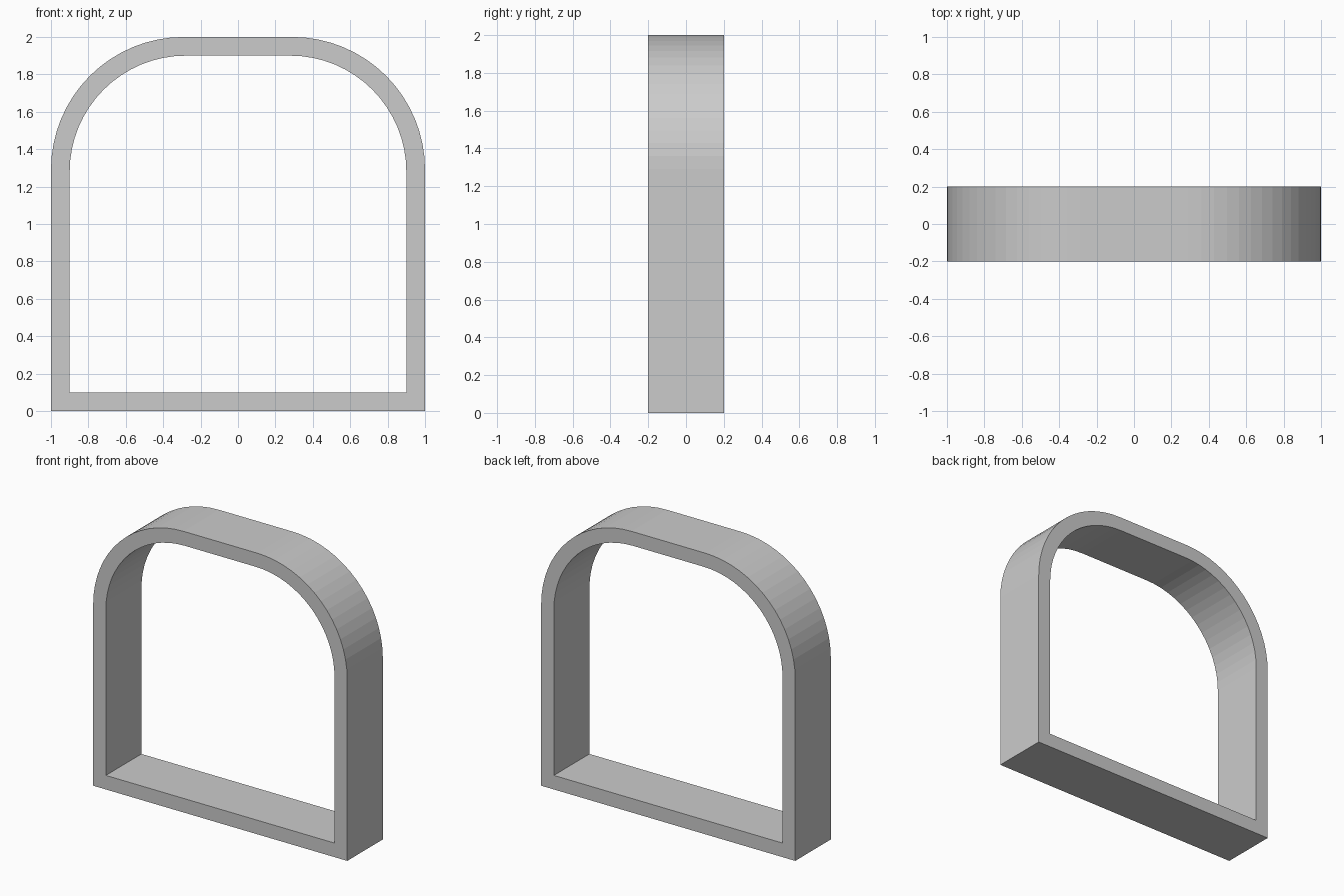
import bpy, bmesh
from math import sin, cos, pi

if "Cube" in bpy.data.objects:
    bpy.data.objects.remove(bpy.data.objects["Cube"])

DEPTH = 0.2   # half depth
SEGS = 16     # facets per rounded corner


def arch(half_width, bottom, top, radius):
    """Closed outline: square bottom corners, rounded top corners."""
    pts = [(-half_width, bottom), (half_width, bottom)]
    for side in (1, -1):
        arc = []
        for i in range(SEGS + 1):
            a = pi / 2 * i / SEGS
            arc.append((side * (half_width - radius + radius * cos(a)),
                        top - radius + radius * sin(a)))
        pts += arc if side == 1 else arc[::-1]
    return pts


# Arched frame: outer and inner outlines bridged on all four sides
bm = bmesh.new()
outlines = [(arch(1.0, 0.0, 2.0, 0.71), -DEPTH), (arch(1.0, 0.0, 2.0, 0.71), DEPTH),
            (arch(0.9, 0.1, 1.9, 0.62), DEPTH), (arch(0.9, 0.1, 1.9, 0.62), -DEPTH)]
rings = [[bm.verts.new((x, y, z)) for x, z in pts] for pts, y in outlines]
n = len(rings[0])
for k in range(4):
    a, b = rings[k], rings[(k + 1) % 4]
    for i in range(n):
        j = (i + 1) % n
        bm.faces.new((a[i], a[j], b[j], b[i]))
bmesh.ops.recalc_face_normals(bm, faces=bm.faces)
mesh = bpy.data.meshes.new("arched_frame")
bm.to_mesh(mesh)
bm.free()
bpy.context.collection.objects.link(bpy.data.objects.new("arched_frame", mesh))
